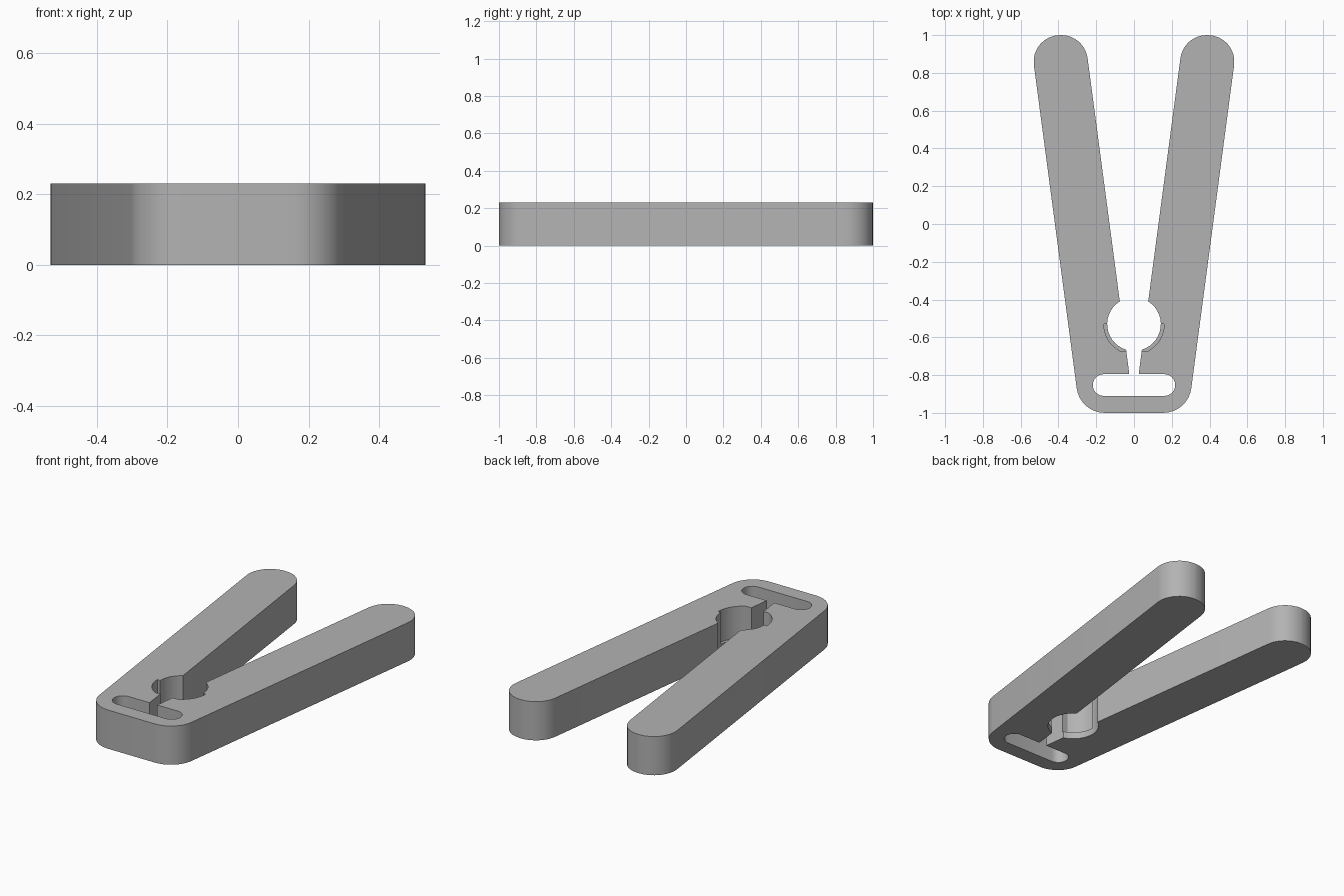
import bpy
import bmesh
from math import cos, sin, radians, pi
from mathutils import Vector

cube = bpy.data.objects.get("Cube")
if cube:
    bpy.data.objects.remove(cube, do_unlink=True)

HEIGHT = 0.23
LIP = 0.04
HOLE_Y = -0.53

grey = bpy.data.materials.new("plain grey")
grey.use_nodes = True
grey.diffuse_color = (0.45, 0.45, 0.45, 1)
grey.node_tree.nodes["Principled BSDF"].inputs["Base Color"].default_value = (0.45, 0.45, 0.45, 1)


def fillet(prev, corner, nxt, radius, steps=8):
    """Points of a round corner between two straight edges."""
    c = Vector(corner)
    a = (Vector(prev) - c).normalized()
    b = (Vector(nxt) - c).normalized()
    half = a.angle(b) / 2
    centre = c + (a + b).normalized() * (radius / sin(half))
    reach = radius * cos(half) / sin(half)
    start, end = c + a * reach - centre, c + b * reach - centre
    turn = start.angle(end)
    pts = []
    for i in range(steps + 1):
        t = i / steps
        p = (start * sin((1 - t) * turn) + end * sin(t * turn)) / sin(turn)
        pts.append(tuple(centre + p))
    return pts


def arc(radius, start, end, steps):
    """Arc around the centre of the round hole."""
    angles = [radians(start + (end - start) * i / steps) for i in range(steps + 1)]
    return [(radius * cos(a), HOLE_Y + radius * sin(a)) for a in angles]


def mirrored(half):
    return half + [(-x, y) for x, y in reversed(half)]


def prism(name, outline, low, high):
    bm = bmesh.new()
    face = bm.faces.new([bm.verts.new((x, y, low)) for x, y in outline])
    out = bmesh.ops.extrude_face_region(bm, geom=[face])
    top = [v for v in out["geom"] if isinstance(v, bmesh.types.BMVert)]
    bmesh.ops.translate(bm, verts=top, vec=(0, 0, high - low))
    bmesh.ops.recalc_face_normals(bm, faces=bm.faces)
    mesh = bpy.data.meshes.new(name)
    bm.to_mesh(mesh)
    bm.free()
    mesh.materials.append(grey)
    obj = bpy.data.objects.new(name, mesh)
    bpy.context.collection.objects.link(obj)
    return obj


# Left half of the outline: base corner, arm, round hole, gap and slot
base, tip_out, tip_in = (0.286, -1), (0.551, 1), (0.262, 1)
mouth = (0.075, -0.41)
half = fillet((0, -1), base, tip_out, 0.15)
half += fillet(base, tip_out, tip_in, 0.14)
half += fillet(tip_out, tip_in, mouth, 0.14)
half += arc(0.142, 58, -73, 14)
half += [(0.025, -0.795)]
slot_top, slot_low = (0.218, -0.795), (0.218, -0.91)
half += fillet((0, -0.795), slot_top, slot_low, 0.057, 6)
half += fillet(slot_top, slot_low, (0, -0.91), 0.057, 6)

clip = prism("forked_clip", mirrored(half), 0, HEIGHT)

# Recess around the front half of the hole, leaving a thin lip below
recess = prism("hole_recess_cutter", mirrored(arc(0.16, 0, -62, 8)), LIP, HEIGHT + 0.1)
recess.hide_render = True
cut = clip.modifiers.new("recess", "BOOLEAN")
cut.operation = "DIFFERENCE"
cut.solver = "EXACT"
cut.object = recess

bpy.ops.object.select_all(action="DESELECT")
clip.select_set(True)
bpy.context.view_layer.objects.active = clip
bpy.ops.object.modifier_apply(modifier=cut.name)
bpy.data.objects.remove(recess, do_unlink=True)
bpy.ops.object.shade_smooth_by_angle(angle=pi / 6)
